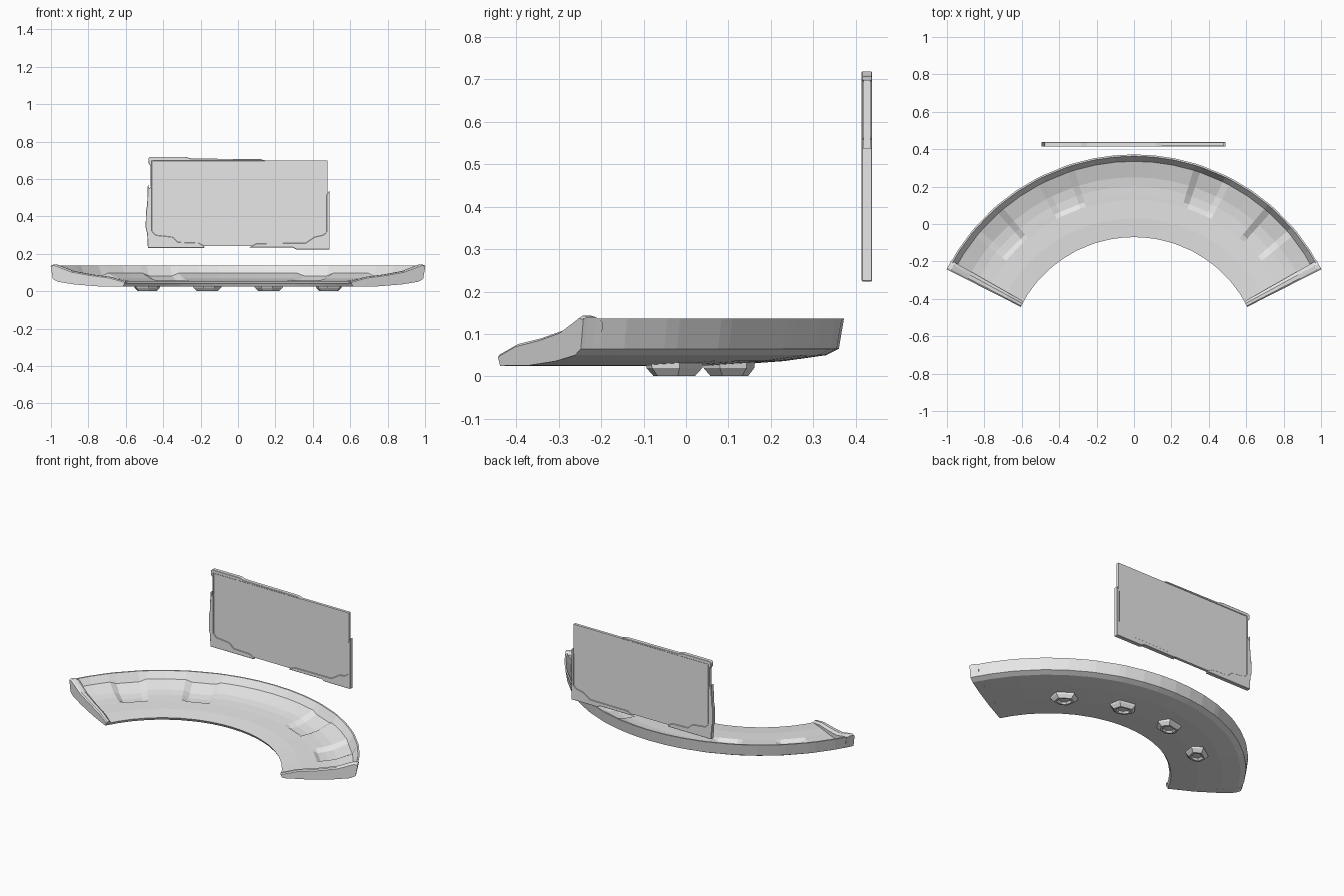
import bpy, bmesh
from math import radians, sin, cos
from mathutils import Vector

cube = bpy.data.objects.get("Cube")
if cube:
    bpy.data.objects.remove(cube, do_unlink=True)

GREY = (0.8, 0.8, 0.8, 1)
mat = bpy.data.materials.new("light grey")
mat.use_nodes = True
mat.diffuse_color = GREY
mat.node_tree.nodes["Principled BSDF"].inputs["Base Color"].default_value = GREY

CENTRE_Y = -0.75   # centre of the bench's arc


def polar(r, deg, z):
    a = radians(deg)
    return Vector((r * cos(a), CENTRE_Y + r * sin(a), z))


def loft(name, rings):
    """Join closed rings of points into a capped solid."""
    bm = bmesh.new()
    loops = [[bm.verts.new(p) for p in ring] for ring in rings]
    n = len(loops[0])
    for a, b in zip(loops, loops[1:]):
        for i in range(n):
            j = (i + 1) % n
            bm.faces.new((a[i], a[j], b[j], b[i]))
    bm.faces.new(loops[0])
    bm.faces.new(loops[-1])
    bmesh.ops.recalc_face_normals(bm, faces=bm.faces)
    mesh = bpy.data.meshes.new(name)
    bm.to_mesh(mesh)
    bm.free()
    mesh.materials.append(mat)
    obj = bpy.data.objects.new(name, mesh)
    bpy.context.collection.objects.link(obj)
    return obj


# Curved bench: section as (radius, height, depth of the seat hollow)
under = [(1.11, 0.065), (1.08, 0.05), (0.98, 0.036), (0.84, 0.026), (0.69, 0.025)]
top = [(0.68, 0.042, 0), (0.78, 0.052, 0), (0.88, 0.056, 0), (0.905, 0.058, 0.016),
       (0.95, 0.061, 0.018), (1.0, 0.069, 0.018), (1.085, 0.096, 0.014),
       (1.113, 0.136, 0), (1.122, 0.136, 0)]
section = top + [(r, z, 0) for r, z in under]

half = [27, 33, 39, 41, 48, 50, 56, 62, 64, 71, 73, 79, 84.5]
hollows = {41, 48, 64, 71}
angles = half + [90] + [180 - a for a in reversed(half)]


def bench_ring(a):
    sunk = min(a, 180 - a) in hollows
    return [polar(r, a, z - d * sunk) for r, z, d in section]


loft("curved_bench", [bench_ring(a) for a in angles])

# Raised end arms with a chamfered inner edge
arm_top = [(0.678, 0.052), (0.77, 0.076), (0.89, 0.09), (1.0, 0.108), (1.1, 0.143), (1.123, 0.14)]


def arm_ring(a, drop):
    return [polar(r, a, z - drop) for r, z in arm_top] + [polar(r, a, z) for r, z in under]


for side in ("left", "right"):
    steps = [(26.9, 0.006), (27.4, 0), (28.6, 0), (29.6, 0.012)]
    loft(side + "_arm", [arm_ring(a if side == "left" else 180 - a, d) for a, d in steps])

# Faceted feet with a dished centre
foot_outline = [(-0.08, -0.01), (-0.05, 0.05), (0.05, 0.05),
                (0.08, -0.01), (0.03, -0.06), (-0.03, -0.06)]
foot_steps = [(1, 0.036), (0.97, 0.02), (0.72, 0.001), (0.55, 0.001), (0.42, 0.012)]


def foot_ring(deg, scale, z):
    out = Vector((cos(radians(deg)), sin(radians(deg)), 0))
    side = Vector((-out.y, out.x, 0))
    base = polar(0.87, deg, z)
    return [base + side * t * scale + out * r * scale for t, r in foot_outline]


for i, deg in enumerate((56, 79, 101, 124)):
    loft(f"foot_{i + 1}", [foot_ring(deg, s, z) for s, z in foot_steps])


# Floating screen and its frame pieces
def plate(name, outline, thickness, bevel=0):
    y = 0.426
    rings = [[Vector((x, y + s * thickness / 2, z)) for x, z in outline] for s in (-1, 1)]
    obj = loft(name, rings)
    if bevel:
        mod = obj.modifiers.new("edge", "BEVEL")
        mod.width = bevel
        mod.segments = 1
    return obj


plate("screen", [(-0.465, 0.242), (0.478, 0.242), (0.478, 0.698), (-0.465, 0.698)], 0.017)

plate("top_frame", [(-0.46, 0.697), (0.15, 0.697), (0.12, 0.706), (-0.25, 0.709),
                    (-0.28, 0.718), (-0.47, 0.718), (-0.48, 0.71), (-0.478, 0.685),
                    (-0.468, 0.67), (-0.468, 0.56), (-0.46, 0.56)], 0.025, 0.002)

plate("left_frame", [(-0.482, 0.232), (-0.18, 0.232), (-0.18, 0.241), (-0.21, 0.258),
                     (-0.32, 0.262), (-0.35, 0.29), (-0.44, 0.3), (-0.46, 0.32),
                     (-0.46, 0.56), (-0.475, 0.55), (-0.482, 0.575), (-0.486, 0.46),
                     (-0.492, 0.43), (-0.494, 0.34), (-0.486, 0.31)], 0.025, 0.002)

plate("right_frame", [(0.06, 0.234), (0.29, 0.234), (0.31, 0.224), (0.49, 0.224),
                      (0.49, 0.54), (0.474, 0.515), (0.474, 0.315), (0.455, 0.3),
                      (0.41, 0.29), (0.36, 0.257), (0.1, 0.255)], 0.025, 0.002)
